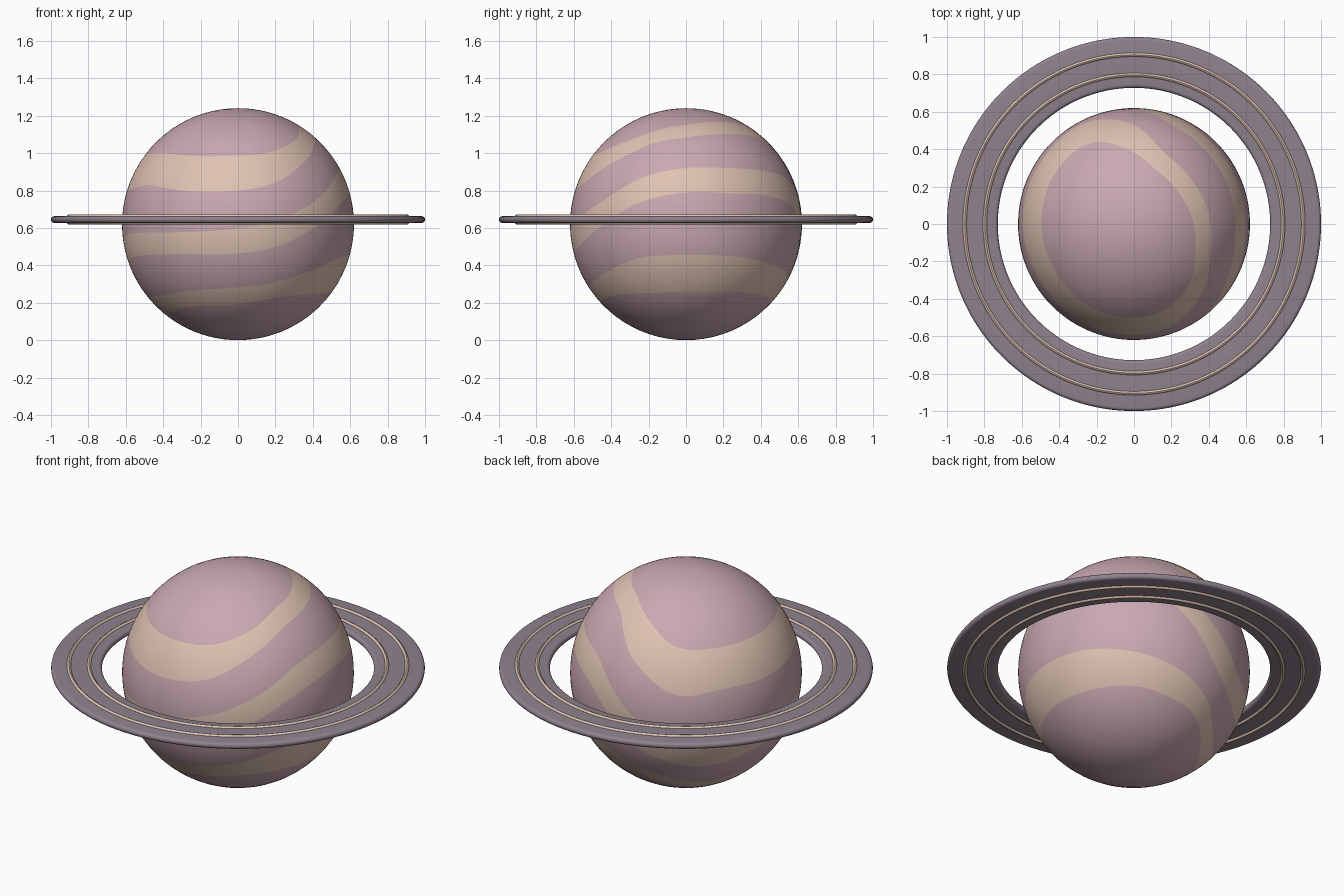
import bpy, bmesh, math

if "Cube" in bpy.data.objects:
    bpy.data.objects.remove(bpy.data.objects["Cube"])

R, CZ = 0.62, 0.62          # planet radius and centre height
RING_Z = 0.645


def material(name, rgb):
    lin = [c / 12.92 if c <= 0.04045 else ((c + 0.055) / 1.055) ** 2.4 for c in rgb]
    m = bpy.data.materials.new(name)
    m.diffuse_color = (*lin, 1)
    m.use_nodes = True
    m.node_tree.nodes["Principled BSDF"].inputs["Base Color"].default_value = m.diffuse_color
    return m


pink = material("dusty_pink", (0.79, 0.66, 0.695))
peach = material("peach", (0.875, 0.765, 0.70))
mauve = material("grey_mauve", (0.56, 0.51, 0.555))

# Wavy stripe edges, top to bottom: height at every 24 degrees of azimuth
EDGES = [
    (1.15, 1.165, 1.165, 1.15, 1.09, .995, .985, .99, .997, 1.0, .985, .985, 1.0, 1.06, 1.125),
    (1.085, 1.10, 1.10, 1.065, .90, .765, .783, .787, .805, .828, .80, .795, .835, .95, 1.05),
    (.92, .92, .905, .85, .63, .46, .47, .525, .56, .575, .577, .59, .635, .74, .87),
    (.79, .785, .77, .69, .44, .33, .32, .38, .435, .455, .46, .46, .495, .605, .735),
    (.455, .448, .415, .36, .28, .19, .165, .20, .23, .24, .265, .278, .303, .365, .44),
    (.255, .254, .25, .22, .185, .13, .105, .115, .132, .16, .182, .188, .217, .243, .252),
]


def height(edge, turn):
    """Smooth periodic interpolation of a stripe edge, turn in 0..1."""
    n = len(edge)
    i = int(turn * n)
    t = turn * n - i
    a, b, c, d = (edge[(i + k) % n] for k in (-1, 0, 1, 2))
    return b + 0.5 * t * (c - a + t * (2*a - 5*b + 4*c - d + t * (3*(b - c) + d - a)))


def finish(bm, name, mats):
    bmesh.ops.recalc_face_normals(bm, faces=bm.faces)
    me = bpy.data.meshes.new(name)
    bm.to_mesh(me)
    bm.free()
    for m in mats:
        me.materials.append(m)
    for p in me.polygons:
        p.use_smooth = True
    ob = bpy.data.objects.new(name, me)
    bpy.context.collection.objects.link(ob)
    return ob


# Planet: sphere whose rows follow the stripe edges
COLS = 150
SUB = (12, 4, 8, 6, 8, 4, 10)      # rows in each zone, pole to pole
bm = bmesh.new()
north = bm.verts.new((0, 0, CZ + R))
south = bm.verts.new((0, 0, CZ - R))
cols = []
for c in range(COLS):
    polar = [0] + [math.acos((height(e, c / COLS) - CZ) / R) for e in EDGES] + [math.pi]
    thetas = [p + (q - p) * k / s for p, q, s in zip(polar, polar[1:], SUB) for k in range(s)][1:]
    a = 2 * math.pi * c / COLS
    cols.append([bm.verts.new((R * math.sin(t) * math.cos(a), R * math.sin(t) * math.sin(a),
                               CZ + R * math.cos(t))) for t in thetas])
zones = [z % 2 for z, s in enumerate(SUB) for _ in range(s)]
for c in range(COLS):
    p, q = cols[c], cols[(c + 1) % COLS]
    bm.faces.new((north, p[0], q[0]))
    bm.faces.new((south, q[-1], p[-1]))
    for r in range(len(p) - 1):
        bm.faces.new((p[r], p[r + 1], q[r + 1], q[r])).material_index = zones[r + 1]
finish(bm, "planet", [pink, peach])


def lathe(name, profile, mat, steps=160):
    """Closed (radius, z) profile turned round the vertical axis."""
    bm = bmesh.new()
    loops = [[bm.verts.new((r * math.cos(2*math.pi*s/steps), r * math.sin(2*math.pi*s/steps), z))
              for r, z in profile] for s in range(steps)]
    n = len(profile)
    for s in range(steps):
        a, b = loops[s], loops[(s + 1) % steps]
        for k in range(n):
            bm.faces.new((a[k], b[k], b[(k + 1) % n], a[(k + 1) % n]))
    ob = finish(bm, name, [mat])
    bpy.context.view_layer.objects.active = ob
    ob.select_set(True)
    bpy.ops.object.shade_smooth_by_angle(angle=math.radians(35))
    ob.select_set(False)


# Flat ring with rounded rims
H = 0.018
disc = []
for centre, start in ((1.0 - H, -90), (0.728 + H, 90)):
    for k in range(9):
        a = math.radians(start + 22.5 * k)
        disc.append((centre + H * math.cos(a), RING_Z + H * math.sin(a)))
lathe("ring", disc, mauve)

# Raised peach bands showing on both faces of the ring
for name, radius in (("inner_ring_band", 0.797), ("outer_ring_band", 0.905)):
    lathe(name, [(radius + 0.014 * math.cos(math.pi * k / 8), RING_Z + 0.027 * math.sin(math.pi * k / 8))
                 for k in range(16)], peach)
